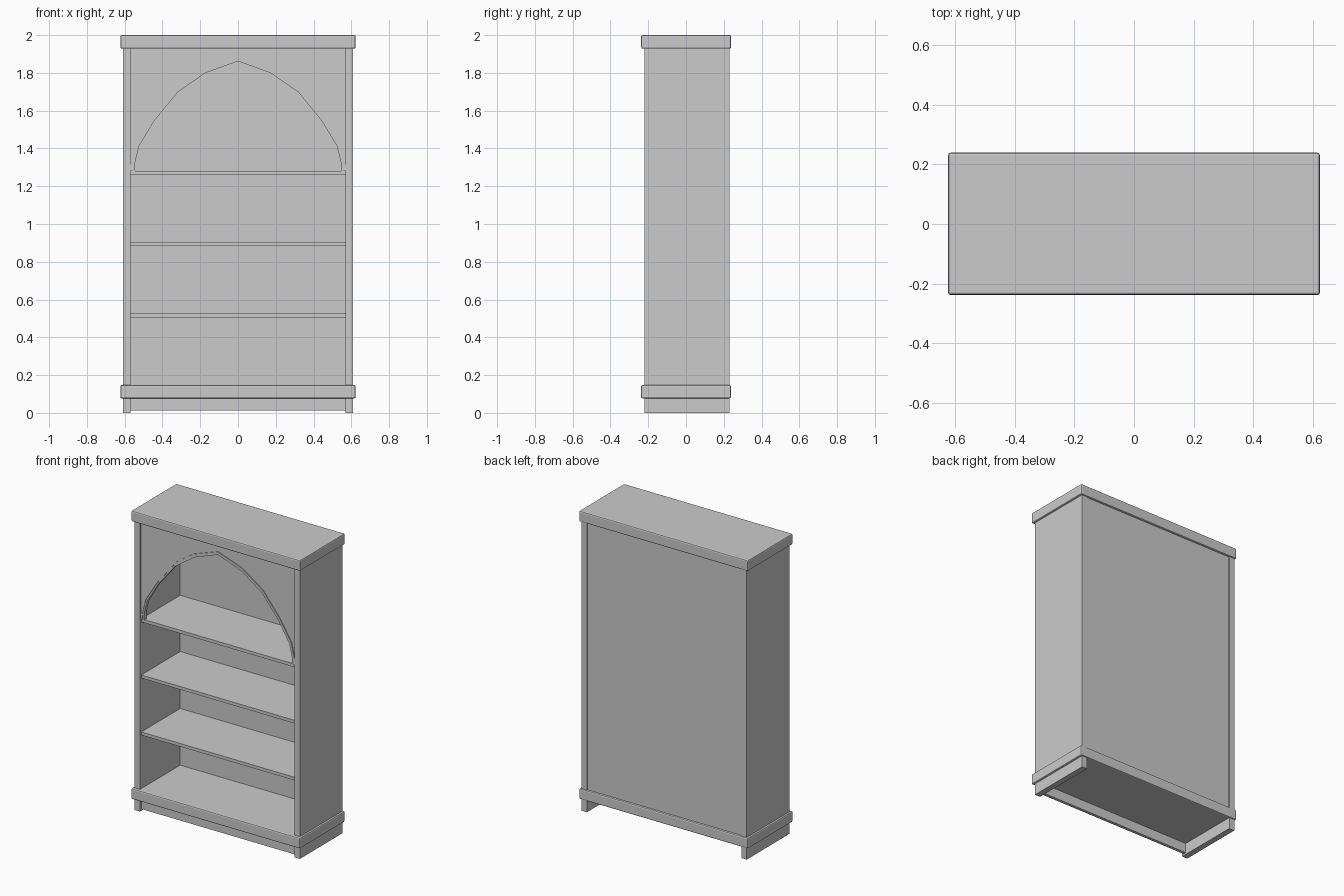
import bpy, bmesh

if "Cube" in bpy.data.objects:
    bpy.data.objects.remove(bpy.data.objects["Cube"])


def box(name, x, y, z, bevel=0.0):
    bm = bmesh.new()
    bmesh.ops.create_cube(bm, size=1)
    for v in bm.verts:
        for i, (lo, hi) in enumerate((x, y, z)):
            v.co[i] = lo if v.co[i] < 0 else hi
    if bevel:
        bmesh.ops.bevel(bm, geom=bm.edges[:], offset=bevel, segments=2,
                        profile=0.5, affect='EDGES')
    return finish(name, bm)


def finish(name, bm):
    bmesh.ops.recalc_face_normals(bm, faces=bm.faces[:])
    me = bpy.data.meshes.new(name)
    bm.to_mesh(me)
    bm.free()
    ob = bpy.data.objects.new(name, me)
    bpy.context.collection.objects.link(ob)
    return ob


def strip_between(name, a, b, y0, y1):
    """Solid band between two matching x-z polylines, from y0 to y1."""
    bm = bmesh.new()
    rows = [[bm.verts.new((p[0], y, p[1])) for p in line]
            for line, y in ((a, y0), (b, y0), (b, y1), (a, y1))]
    for k in range(4):
        r, s = rows[k], rows[(k + 1) % 4]
        for i in range(len(a) - 1):
            bm.faces.new((r[i], r[i + 1], s[i + 1], s[i]))
    for end in (0, -1):
        bm.faces.new([r[end] for r in rows])
    return finish(name, bm)


def mirrored(half):
    return [(-x, z) for x, z in half] + [(x, z) for x, z in half[-2::-1]]


# Side panels, running down to the floor as feet
for side, s in (("left", -1), ("right", 1)):
    box(side + "_side", sorted((s * 0.57, s * 0.61)), (-0.219, 0.231), (0, 1.94))

# Top and base slabs with softened edges
box("top_slab", (-0.623, 0.623), (-0.237, 0.239), (1.928, 2.0), 0.008)
box("base_slab", (-0.623, 0.623), (-0.238, 0.238), (0.077, 0.148), 0.008)

# Back panel and front plinth
box("back_panel", (-0.57, 0.57), (0.205, 0.225), (0.14, 1.94))
box("plinth", (-0.57, 0.57), (-0.205, -0.185), (0.012, 0.085))

# Shelves
for i, z in enumerate((0.505, 0.885, 1.26)):
    box(f"shelf_{i + 1}", (-0.57, 0.57), (-0.205, 0.206), (z, z + 0.021))

# Pointed arch, left half from springing to apex
outer = mirrored([(0.57, 1.281), (0.568, 1.315), (0.542, 1.425), (0.455, 1.563),
                  (0.33, 1.717), (0.18, 1.82), (0, 1.883)])
inner = mirrored([(0.545, 1.281), (0.545, 1.325), (0.524, 1.412), (0.444, 1.545),
                  (0.32, 1.697), (0.175, 1.798), (0, 1.862)])
middle = [((a[0] + b[0]) / 2, (a[1] + b[1]) / 2) for a, b in zip(outer, inner)]
header = [(-0.57, z) for z in (1.30, 1.40, 1.55, 1.70, 1.85)]
header = header + [(-0.57, 1.935), (-0.18, 1.935), (0, 1.935)]
arch_edge = [outer[1], outer[2], outer[3], outer[4], outer[4], outer[4], outer[5], outer[6]]

# Arched header board, both halves
for side, s in (("left", 1), ("right", -1)):
    strip_between("header_" + side,
                  [(s * x, z) for x, z in header[1:]],
                  [(s * x, z) for x, z in arch_edge[1:]], -0.208, -0.19)
    strip_between("header_tip_" + side,
                  [(s * -0.57, 1.281), (s * -0.57, 1.40)],
                  [(s * outer[1][0], outer[1][1]), (s * outer[2][0], outer[2][1])],
                  -0.208, -0.19)

# Stepped arch moulding
strip_between("arch_moulding_outer", outer, middle, -0.214, -0.188)
strip_between("arch_moulding_inner", middle, inner, -0.210, -0.186)
